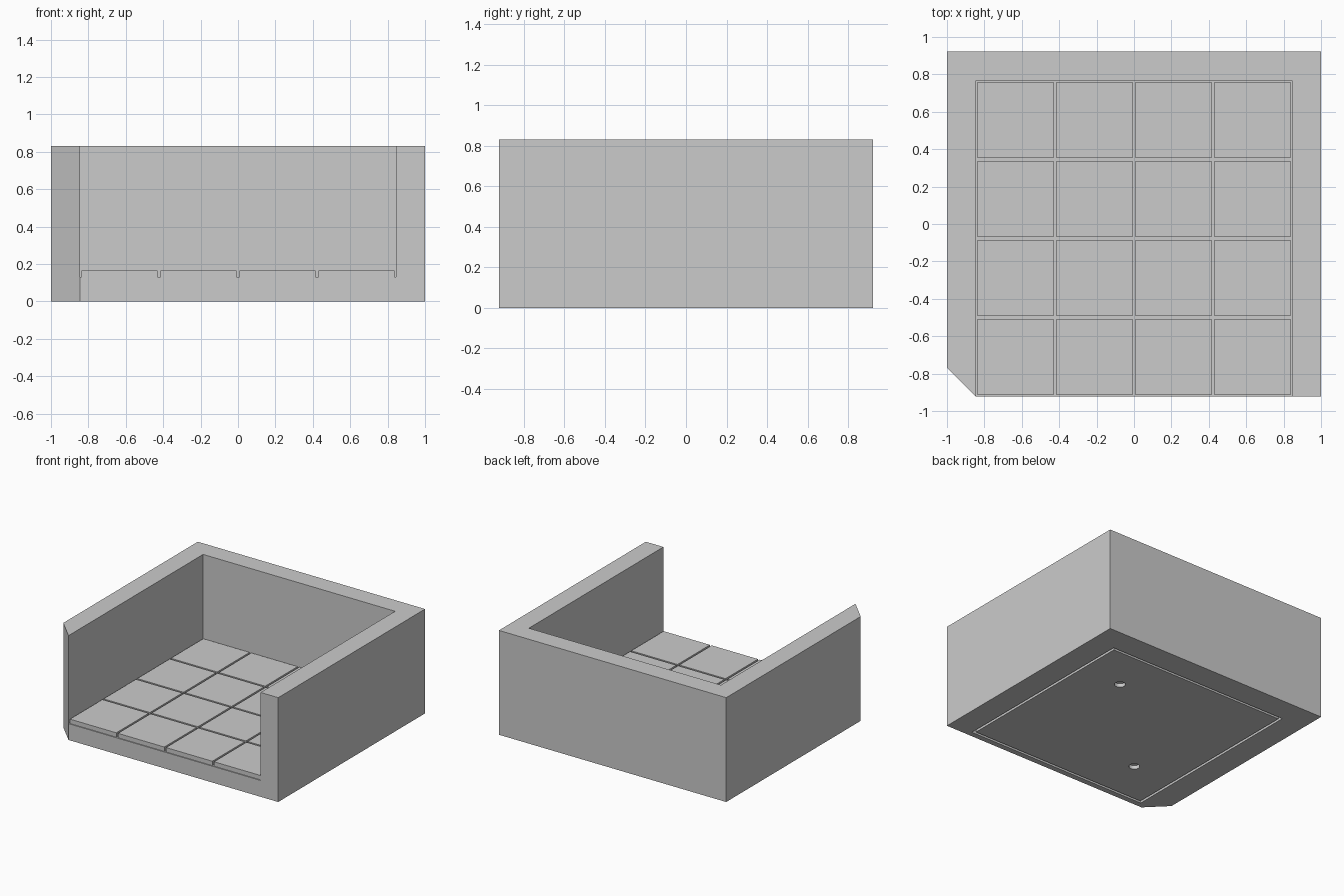
import bpy
import bmesh

cube = bpy.data.objects.get("Cube")
if cube:
    bpy.data.objects.remove(cube, do_unlink=True)

# Main dimensions
HALF_X, HALF_Y, HEIGHT = 1.0, 0.923, 0.83
WALL = 0.155
INNER = HALF_X - WALL
FLOOR_Z, TILE_Z = 0.13, 0.165
CENTRE_Y = -HALF_Y + INNER       # centre of the square floor
PITCH = INNER / 2
GAP = 0.015

grey = bpy.data.materials.new("plain grey")
grey.use_nodes = True
colour = (0.6, 0.6, 0.6, 1)
grey.diffuse_color = colour
grey.node_tree.nodes["Principled BSDF"].inputs["Base Color"].default_value = colour


def finish(name, bm):
    bmesh.ops.recalc_face_normals(bm, faces=bm.faces)
    mesh = bpy.data.meshes.new(name)
    bm.to_mesh(mesh)
    bm.free()
    mesh.materials.append(grey)
    obj = bpy.data.objects.new(name, mesh)
    bpy.context.collection.objects.link(obj)
    return obj


def prism(name, outline, z0, z1):
    bm = bmesh.new()
    face = bm.faces.new([bm.verts.new((x, y, z0)) for x, y in outline])
    top = bmesh.ops.extrude_face_region(bm, geom=[face])["geom"]
    verts = [v for v in top if isinstance(v, bmesh.types.BMVert)]
    bmesh.ops.translate(bm, verts=verts, vec=(0, 0, z1 - z0))
    return finish(name, bm)


def box(name, x0, x1, y0, y1, z0, z1):
    return prism(name, [(x0, y0), (x1, y0), (x1, y1), (x0, y1)], z0, z1)


def cut(target, cutter):
    mod = target.modifiers.new(cutter.name, 'BOOLEAN')
    mod.operation = 'DIFFERENCE'
    mod.solver = 'EXACT'
    mod.object = cutter
    bpy.context.view_layer.objects.active = target
    bpy.ops.object.modifier_apply(modifier=mod.name)
    bpy.data.objects.remove(cutter, do_unlink=True)


# Floor and three walls, with one chamfered front corner
back_inner = HALF_Y - WALL
shell = prism("floor_and_walls", [
    (-INNER, -HALF_Y), (HALF_X, -HALF_Y), (HALF_X, HALF_Y),
    (-HALF_X, HALF_Y), (-HALF_X, -HALF_Y + WALL)], 0, HEIGHT)
cut(shell, box("room_cutter", -INNER, INNER, -HALF_Y - 1, back_inner, FLOOR_Z, HEIGHT + 1))

# Square groove under the base
OUT, INN, DEPTH = 0.80, 0.78, 0.03
for side in (-1, 1):
    a, b = sorted((side * INN, side * OUT))
    cut(shell, box("groove_cutter", a, b, CENTRE_Y - OUT, CENTRE_Y + OUT, -0.1, DEPTH))
    cut(shell, box("groove_cutter", -OUT, OUT, CENTRE_Y + a, CENTRE_Y + b, -0.1, DEPTH))

# Two round sockets on the diagonal of the base
for side in (-1, 1):
    bm = bmesh.new()
    bmesh.ops.create_cone(bm, cap_ends=True, segments=32, radius1=0.04, radius2=0.04, depth=0.06)
    bmesh.ops.translate(bm, verts=bm.verts, vec=(side * PITCH, CENTRE_Y + side * PITCH, 0))
    cut(shell, finish("socket_cutter", bm))

# Floor tiles, separated by narrow joints
for row in range(4):
    for col in range(4):
        x = (col - 1.5) * PITCH
        y = CENTRE_Y + (row - 1.5) * PITCH
        h = (PITCH - GAP) / 2
        box(f"floor_tile_{row + 1}_{col + 1}", x - h, x + h, y - h, y + h, FLOOR_Z - 0.01, TILE_Z)
